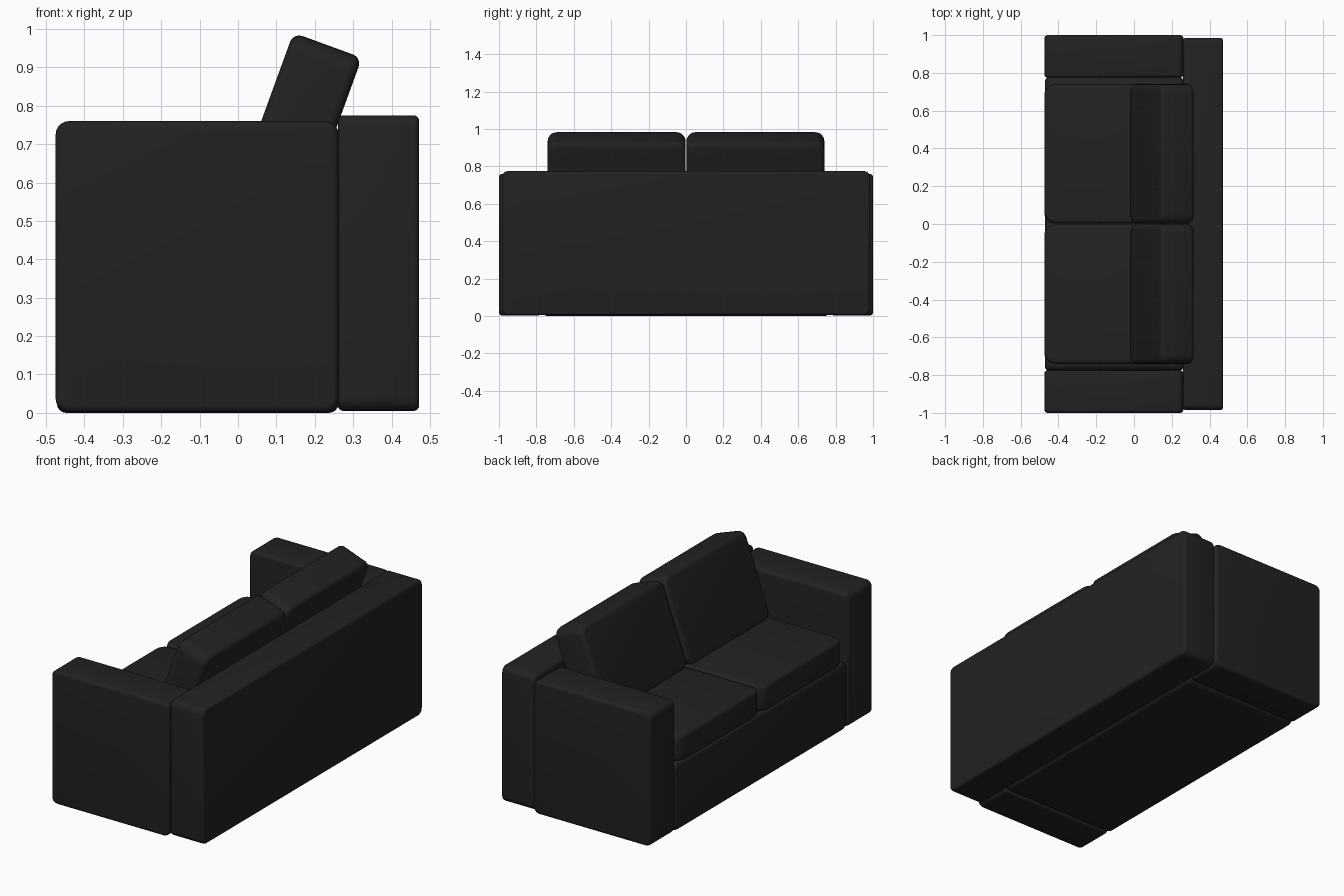
import bpy, bmesh, math
from mathutils import Matrix, Vector

if "Cube" in bpy.data.objects:
    bpy.data.objects.remove(bpy.data.objects["Cube"])

leather = bpy.data.materials.new("black leather")
leather.diffuse_color = (0.016, 0.016, 0.016, 1)
leather.use_nodes = True
leather.node_tree.nodes["Principled BSDF"].inputs["Base Color"].default_value = leather.diffuse_color


def padded_box(name, lo, hi, axis, corner, rim, tilt=0):
    """Box with corners rounded along one axis, then a softer rim on its two caps."""
    lo, hi = Vector(lo), Vector(hi)
    size, centre = hi - lo, (lo + hi) / 2
    bm = bmesh.new()
    bmesh.ops.create_cube(bm, size=1, matrix=Matrix.Diagonal((*size, 1)))
    along = [e for e in bm.edges
             if abs(e.verts[0].co[axis] - e.verts[1].co[axis]) > 1e-4]
    bmesh.ops.bevel(bm, geom=along, offset=corner, segments=5,
                    profile=0.5, affect='EDGES')
    half = size[axis] / 2
    rims = [e for e in bm.edges
            if all(abs(abs(v.co[axis]) - half) < 1e-4 for v in e.verts)
            and e.verts[0].co[axis] * e.verts[1].co[axis] > 0]
    bmesh.ops.bevel(bm, geom=rims, offset=rim, segments=4,
                    profile=0.5, affect='EDGES')
    bmesh.ops.recalc_face_normals(bm, faces=bm.faces)
    bm.transform(Matrix.Translation(centre) @ Matrix.Rotation(tilt, 4, 'Y'))
    me = bpy.data.meshes.new(name)
    bm.to_mesh(me)
    bm.free()
    me.materials.append(leather)
    ob = bpy.data.objects.new(name, me)
    bpy.context.collection.objects.link(ob)
    bpy.context.view_layer.objects.active = ob
    ob.select_set(True)
    bpy.ops.object.shade_smooth_by_angle(angle=math.radians(40))
    ob.select_set(False)


X, Y, Z = 0, 1, 2

# Base under the seat, and the backrest panel
padded_box("base", (-0.472, -0.778, 0), (0.262, 0.778, 0.385), X, 0.04, 0.025)
padded_box("backrest", (0.26, -0.985, 0.005), (0.472, 0.985, 0.775), X, 0.035, 0.015)

# Tilted back cushion: measured from its lower front corner
tilt = math.radians(20)
thick, tall = 0.19, 0.495
up = Vector((math.sin(tilt), 0, math.cos(tilt)))
out = Vector((math.cos(tilt), 0, -math.sin(tilt)))
mid = Vector((-0.025, 0, 0.525)) + up * tall / 2 + out * thick / 2

for side, s in (("left", 1), ("right", -1)):
    def span(a, b):
        return sorted((a * s, b * s))
    # Armrest
    y0, y1 = span(0.775, 1.0)
    padded_box(side + "_arm", (-0.475, y0, 0.002), (0.262, y1, 0.76), Y, 0.035, 0.018)
    # Seat cushion
    y0, y1 = span(0.002, 0.74)
    padded_box(side + "_seat_cushion", (-0.475, y0, 0.38), (0.255, y1, 0.528), Z, 0.06, 0.02)
    # Back cushion
    padded_box(side + "_back_cushion",
               (mid.x - thick / 2, y0, mid.z - tall / 2),
               (mid.x + thick / 2, y1, mid.z + tall / 2), X, 0.05, 0.025, tilt)
